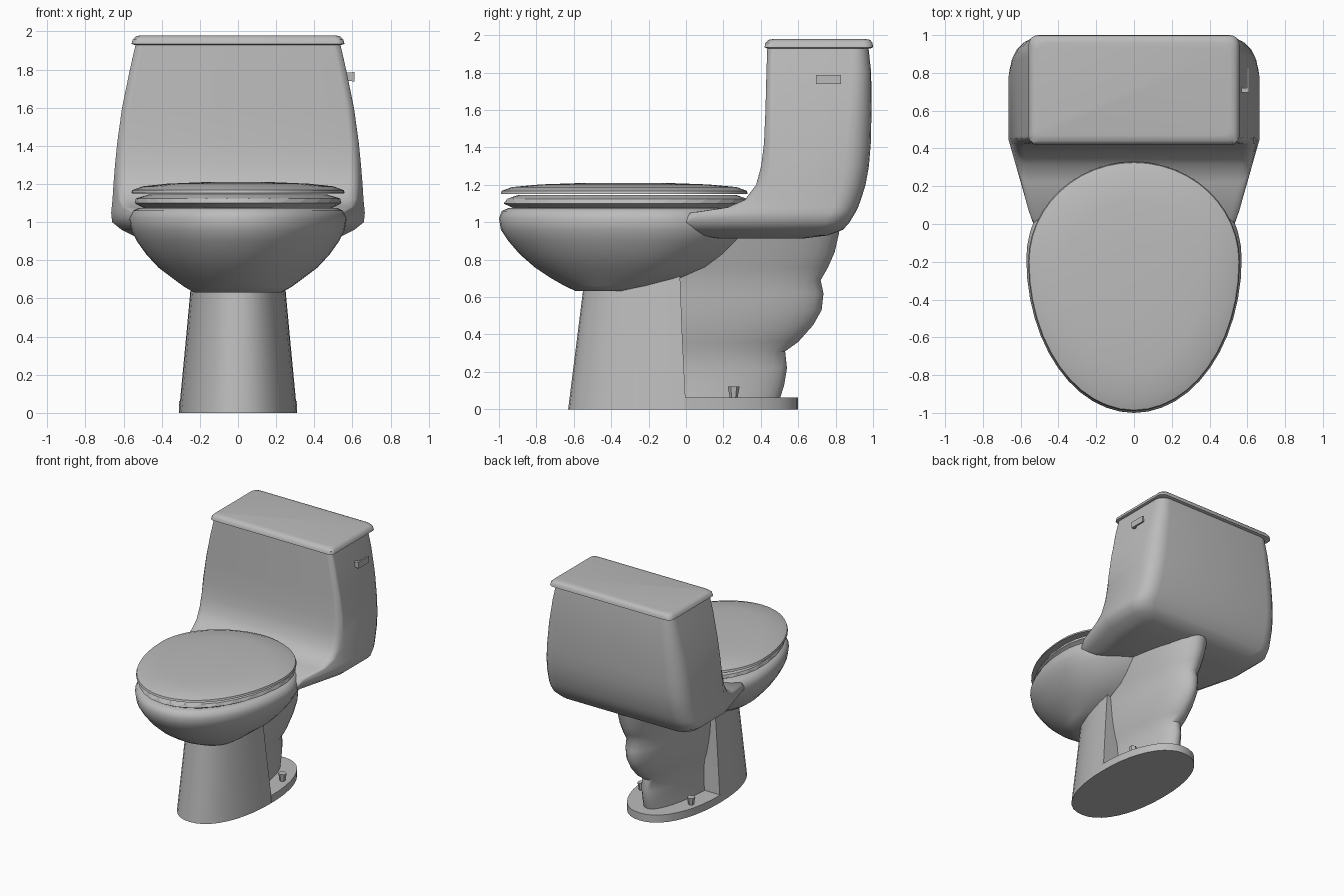
import bpy, bmesh, math
from math import sin, cos, pi

if "Cube" in bpy.data.objects:
    bpy.data.objects.remove(bpy.data.objects["Cube"])

china = bpy.data.materials.new("glazed_grey")
china.diffuse_color = (0.5, 0.5, 0.5, 1)
china.use_nodes = True
china.node_tree.nodes["Principled BSDF"].inputs["Base Color"].default_value = china.diffuse_color


def loft(name, rings, angle=40):
    """Skin a stack of equal-length rings and cap both ends."""
    bm = bmesh.new()
    rows = [[bm.verts.new(p) for p in ring] for ring in rings]
    n = len(rows[0])
    for a, b in zip(rows, rows[1:]):
        for i in range(n):
            j = (i + 1) % n
            bm.faces.new((a[i], a[j], b[j], b[i]))
    bm.faces.new(rows[0][::-1])
    bm.faces.new(rows[-1])
    return finish(name, bm, angle)


def finish(name, bm, angle=40):
    bmesh.ops.recalc_face_normals(bm, faces=bm.faces)
    mesh = bpy.data.meshes.new(name)
    bm.to_mesh(mesh)
    bm.free()
    ob = bpy.data.objects.new(name, mesh)
    bpy.context.collection.objects.link(ob)
    mesh.materials.append(china)
    if angle:
        bpy.ops.object.select_all(action='DESELECT')
        ob.select_set(True)
        bpy.context.view_layer.objects.active = ob
        bpy.ops.object.shade_smooth_by_angle(angle=math.radians(angle))
    return ob


def egg(z, front, back, w, n=48, shift=0.0):
    """Egg outline, longer towards the front."""
    mid = front + 0.6 * (back - front)
    pts = []
    for i in range(n):
        a = 2 * pi * (i + shift) / n
        s = sin(a)
        pts.append((w * cos(a), mid + s * (back - mid if s > 0 else mid - front), z))
    return pts


def half_oval(z, flat_y, tip_y, w, n=20, power=2.0):
    """Half oval with a flat side at flat_y."""
    pts = []
    for i in range(n + 1):
        a = pi * i / n
        c, s = cos(a), sin(a)
        x = math.copysign(abs(c) ** (2 / power), c)
        pts.append((w * x, flat_y + (tip_y - flat_y) * max(s, 0) ** (2 / power), z))
    return pts


def tank_ring(z, front, back, w, rf, rb, taper=True):
    """Rounded rectangle that narrows towards the front shelf."""
    side = max(0.45, front + rf + 0.01)
    pts = [(w, side)]
    for cx, cy, r, start in ((w - rb, back - rb, rb, 0), (-w + rb, back - rb, rb, pi / 2),
                             (-w + rf, front + rf, rf, pi), (w - rf, front + rf, rf, 1.5 * pi)):
        if start == pi:
            pts.append((-w, side))
        for k in range(6):
            a = start + pi / 2 * k / 5
            pts.append((cx + r * cos(a), cy + r * sin(a)))
    out = []
    for x, y in pts:
        f = 0.81 + 0.18 * max(0, min(y, 0.45)) / 0.45 if taper and y < 0.45 else 1
        out.append((x * f, y, z))
    return out


def box(name, x, y, z):
    bm = bmesh.new()
    bmesh.ops.create_cube(bm, size=1)
    for v in bm.verts:
        v.co = [lo + (c + 0.5) * (hi - lo) for c, (lo, hi) in zip(v.co, (x, y, z))]
    return finish(name, bm, 0)


# Bowl: outside from the bottom up, over the rim and down into the basin
loft("bowl", [egg(*r) for r in (
    (0.632, -0.59, -0.28, 0.23), (0.66, -0.65, -0.12, 0.28), (0.70, -0.72, 0.03, 0.335),
    (0.76, -0.81, 0.16, 0.415), (0.83, -0.89, 0.25, 0.48), (0.90, -0.95, 0.32, 0.53),
    (0.96, -0.99, 0.36, 0.56), (1.02, -1.0, 0.36, 0.57), (1.06, -0.985, 0.34, 0.55),
    (1.075, -0.95, 0.31, 0.52), (1.065, -0.80, 0.17, 0.38), (0.90, -0.74, 0.10, 0.33),
    (0.75, -0.58, -0.15, 0.2))], 50)

# Seat: faceted ring of triangles
bm = bmesh.new()
N = 30
rows = [[bm.verts.new(p) for p in egg(z, f, b, w, N, s)] for z, f, b, w, s in (
    (1.072, -0.92, 0.28, 0.49, 0), (1.10, -0.975, 0.335, 0.545, 0.5),
    (1.125, -0.96, 0.33, 0.535, 0), (1.145, -0.90, 0.27, 0.47, 0.5),
    (1.14, -0.74, 0.10, 0.33, 0), (1.08, -0.74, 0.10, 0.33, 0.5))]
for k in range(6):
    a, b = rows[k], rows[(k + 1) % 6]
    for i in range(N):
        j = (i + 1) % N
        if k % 2 == 0:
            bm.faces.new((a[i], a[j], b[i]))
            bm.faces.new((a[j], b[j], b[i]))
        else:
            bm.faces.new((a[i], a[j], b[j]))
            bm.faces.new((a[i], b[j], b[i]))
finish("seat", bm, 0)

# Seat lid: shallow dome
loft("seat_lid", [egg(*r) for r in (
    (1.15, -0.96, 0.30, 0.53), (1.152, -0.99, 0.33, 0.56), (1.168, -0.985, 0.325, 0.555),
    (1.188, -0.93, 0.27, 0.50), (1.202, -0.78, 0.12, 0.37), (1.21, -0.55, -0.1, 0.18))])

# Pedestal and rear foot plate
loft("pedestal", [half_oval(z, y, t, w, 20, 2.2) for z, y, t, w in (
    (0, 0, -0.63, 0.31), (0.4, -0.02, -0.58, 0.272), (0.8, -0.035, -0.53, 0.235))])
loft("foot_plate", [half_oval(z, -0.01, 0.6, 0.31, 20, 2.2) for z in (0, 0.062)])

# Trapway behind the pedestal
loft("trapway", [half_oval(z, -0.08, t, w) for z, t, w in (
    (0.05, 0.50, 0.17), (0.13, 0.525, 0.16), (0.22, 0.54, 0.155), (0.31, 0.53, 0.16),
    (0.36, 0.60, 0.175), (0.45, 0.68, 0.19), (0.53, 0.725, 0.20), (0.62, 0.735, 0.205),
    (0.69, 0.72, 0.21), (0.76, 0.76, 0.225), (0.84, 0.795, 0.245), (0.95, 0.82, 0.27))], 50)

# Tank with its forward shelf
loft("tank", [tank_ring(*r) for r in (
    (0.912, 0.18, 0.62, 0.50, 0.05, 0.08), (0.93, 0.07, 0.76, 0.55, 0.05, 0.10),
    (0.96, 0.01, 0.84, 0.61, 0.05, 0.12), (1.0, -0.03, 0.875, 0.66, 0.05, 0.13),
    (1.05, 0.02, 0.905, 0.665, 0.05, 0.13), (1.08, 0.22, 0.92, 0.662, 0.05, 0.13),
    (1.12, 0.315, 0.935, 0.658, 0.05, 0.13), (1.2, 0.375, 0.96, 0.653, 0.045, 0.13),
    (1.3, 0.402, 0.978, 0.645, 0.04, 0.13), (1.42, 0.417, 0.988, 0.633, 0.035, 0.13),
    (1.6, 0.425, 0.992, 0.608, 0.03, 0.12), (1.8, 0.43, 0.99, 0.567, 0.03, 0.1),
    (1.94, 0.435, 0.975, 0.535, 0.03, 0.08))], 50)

# Tank lid with softened upper edge
loft("tank_lid", [tank_ring(*r, False) for r in (
    (1.93, 0.43, 0.99, 0.545, 0.04, 0.05), (1.935, 0.42, 1.0, 0.558, 0.04, 0.05),
    (1.958, 0.423, 0.997, 0.553, 0.04, 0.05), (1.975, 0.44, 0.985, 0.535, 0.04, 0.05),
    (1.98, 0.47, 0.96, 0.51, 0.04, 0.05))])

# Flush handle: short stem and flat lever
box("handle_stem", (0.56, 0.605), (0.695, 0.72), (1.74, 1.785))
box("handle_lever", (0.598, 0.61), (0.695, 0.83), (1.738, 1.788))

# Floor bolt caps
for side, x in (("left", -0.225), ("right", 0.225)):
    bm = bmesh.new()
    bmesh.ops.create_cone(bm, cap_ends=True, segments=6, radius1=0.02, radius2=0.032, depth=0.065)
    bmesh.ops.translate(bm, verts=bm.verts, vec=(x, 0.255, 0.09))
    finish("bolt_cap_" + side, bm, 0)
